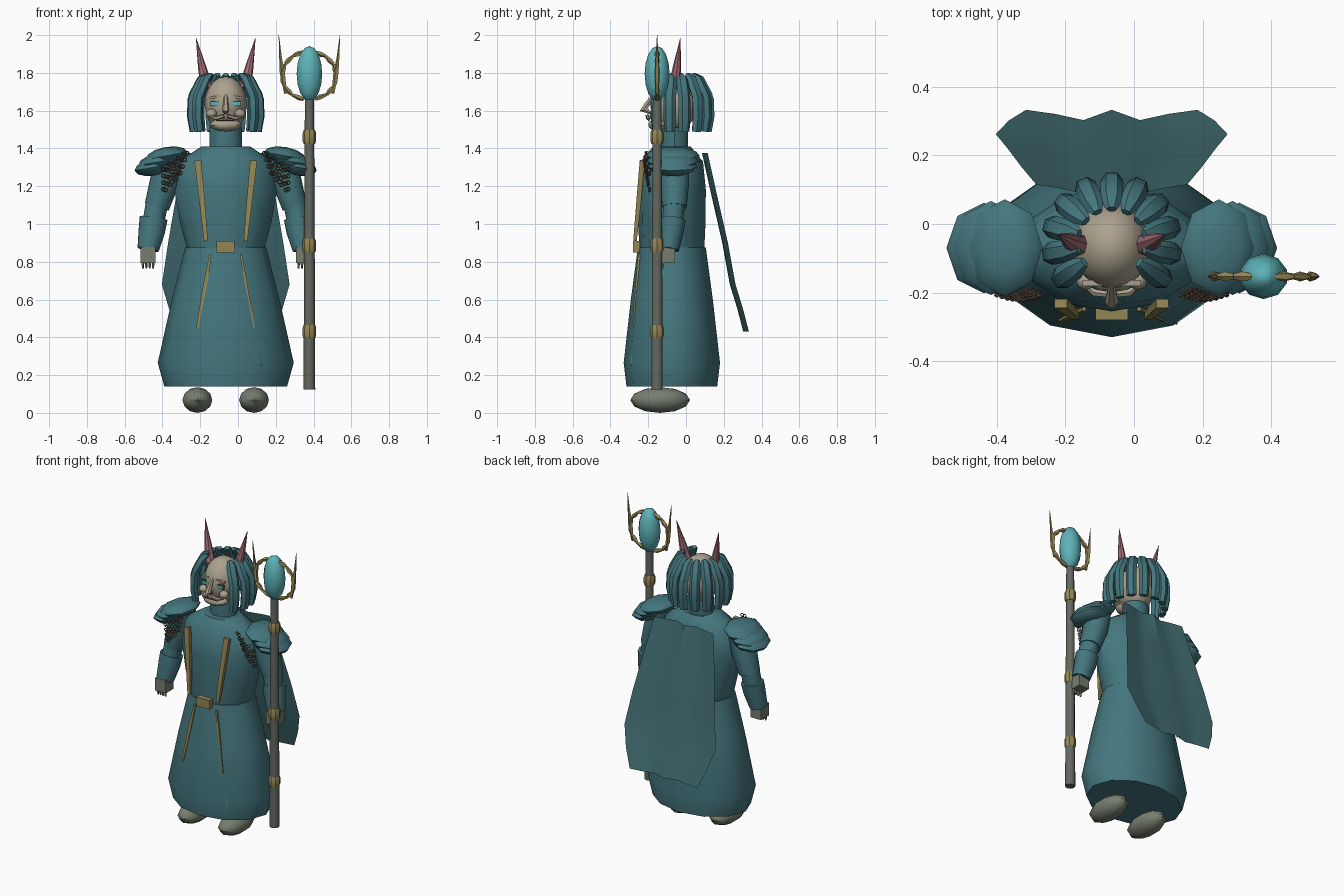
import bpy, bmesh, math
from mathutils import Vector, Matrix

if "Cube" in bpy.data.objects:
    bpy.data.objects.remove(bpy.data.objects["Cube"])

CX, CY = -0.065, -0.075   # body axis


def mat(name, r, g, b):
    m = bpy.data.materials.new(name)
    m.diffuse_color = (r, g, b, 1)
    m.use_nodes = True
    m.node_tree.nodes["Principled BSDF"].inputs["Base Color"].default_value = m.diffuse_color
    return m


TEAL = mat("teal_cloth", .058, .182, .208)
CAPE = mat("cape_cloth", .052, .146, .158)
SKIN = mat("skin", .41, .36, .27)
GREY = mat("grey_leather", .18, .205, .156)
WOOD = mat("staff_grey", .125, .138, .115)
GOLD = mat("gold", .30, .24, .09)
HORN = mat("horn_pink", .37, .155, .18)
ORB = mat("crystal", .11, .45, .48)
BROWN = mat("brown", .14, .09, .06)


def finish(name, bm, m, angle=40):
    bmesh.ops.recalc_face_normals(bm, faces=bm.faces)
    me = bpy.data.meshes.new(name)
    bm.to_mesh(me)
    bm.free()
    ob = bpy.data.objects.new(name, me)
    bpy.context.collection.objects.link(ob)
    me.materials.append(m)
    bpy.ops.object.select_all(action='DESELECT')
    ob.select_set(True)
    bpy.context.view_layer.objects.active = ob
    bpy.ops.object.shade_smooth_by_angle(angle=math.radians(angle))
    return ob


def add_tube(bm, pts, n=8, ref=(0, 1, 0), turn=0.0):
    """Sweep an ellipse through pts of (x, y, z, half_width, half_depth)."""
    ps = [Vector(p[:3]) for p in pts]
    rings = []
    for i, p in enumerate(pts):
        t = (ps[min(i + 1, len(ps) - 1)] - ps[max(i - 1, 0)]).normalized()
        side = t.cross(Vector(ref)).normalized()
        dep = side.cross(t)
        ring = []
        for k in range(n):
            a = 2 * math.pi * k / n + turn
            ring.append(bm.verts.new(ps[i] + side * p[3] * math.cos(a) + dep * p[4] * math.sin(a)))
        rings.append(ring)
    for r0, r1 in zip(rings, rings[1:]):
        for k in range(n):
            bm.faces.new((r0[k], r0[(k + 1) % n], r1[(k + 1) % n], r1[k]))
    bm.faces.new(rings[0])
    bm.faces.new(rings[-1])


def tube(name, pts, m, n=8, ref=(0, 1, 0), turn=0.0, angle=40):
    bm = bmesh.new()
    add_tube(bm, pts, n, ref, turn)
    return finish(name, bm, m, angle)


def ball(name, c, r, m, u=10, v=6, tilt=0.0, angle=50):
    bm = bmesh.new()
    mx = Matrix.Translation(c) @ Matrix.Rotation(tilt, 4, 'Y') @ Matrix.Diagonal((*r, 1))
    bmesh.ops.create_uvsphere(bm, u_segments=u, v_segments=v, radius=1, matrix=mx)
    return finish(name, bm, m, angle)


def box(name, c, size, m, tilt=0.0):
    bm = bmesh.new()
    mx = Matrix.Translation(c) @ Matrix.Rotation(tilt, 4, 'Y') @ Matrix.Diagonal((*size, 1))
    bmesh.ops.create_cube(bm, size=1, matrix=mx)
    return finish(name, bm, m)


def column(name, rows, m, n=12, cy=CY):
    return tube(name, [(CX, cy, z, a, b) for z, a, b in rows], m, n)


# Robe: skirt, torso and neck
column("skirt", [(.14, .325, .24), (.265, .36, .255), (.6, .285, .217), (.875, .215, .18)], TEAL)
column("torso", [(.87, .205, .172), (1.0, .24, .178), (1.18, .272, .18),
                 (1.33, .25, .165), (1.41, .13, .10)], TEAL)
column("neck", [(1.38, .085, .075), (1.51, .085, .075)], TEAL, 10, -.06)


def skirt_front(d, z):
    """y of the skirt front at offset d from the axis."""
    k = (z - .265) / .61
    a, b = .36 - .145 * k, .255 - .075 * k
    return CY - b * math.sqrt(max(0, 1 - (d / a) ** 2))


# Gold trim
box("belt_buckle", (CX, -.262, .88), (.095, .035, .06), GOLD)
for s in (-1, 1):
    X = lambda d: CX + s * d
    tube("chest_strap", [(X(.148), -.232, 1.335, .026, .018), (X(.125), -.25, 1.12, .021, .018),
                         (X(.105), -.27, .91, .014, .013)], GOLD, 4, turn=math.pi / 4)
    zs = (.84, .7, .55, .45)
    w = (.008, .014, .012, .008) if s < 0 else (.008, .009, .006, .004)
    tube("skirt_strap", [(X(.08 + (.84 - z) * .18), skirt_front(.08 + (.84 - z) * .18, z) - .001, z, q, .008)
                         for z, q in zip(zs, w)], GOLD, 4, turn=math.pi / 4)

# Thin hanging cord below the right strap
tube("skirt_cord", [(CX + d, skirt_front(d, z) + .004, z, .003, .004)
                    for d, z in ((.15, .45), (.19, .25))], GOLD, 4)

# Cape: rippled sheet
bm = bmesh.new()
cols = [(-1, 0), (-.66, -.012), (-.33, -.03), (0, 0), (.33, -.03), (.66, -.012), (1, 0)]
rows = [(1.375, .22, .115), (1.15, .262, .165), (.9, .305, .222), (.68, .338, .262), (.55, .30, .302), (.43, .25, .333)]
grid = []
for z, hw, y in rows:
    grid.append([bm.verts.new((CX + u * hw, y + o, z)) for u, o in cols])
for r0, r1 in zip(grid, grid[1:]):
    for k in range(len(cols) - 1):
        bm.faces.new((r0[k], r0[k + 1], r1[k + 1], r1[k]))
finish("cape", bm, CAPE)

# Arms, shoulder plates and feet
for s in (-1, 1):
    X = lambda d: CX + s * d
    tube("upper_arm", [(X(.29), -.06, 1.36, .07, .075), (X(.325), -.06, 1.22, .078, .08),
                       (X(.365), -.06, 1.09, .066, .066)], TEAL, 10)
    tube("forearm", [(X(.36), -.06, 1.13, .06, .06), (X(.40), -.08, .92, .055, .055)], TEAL, 10)
    tube("cuff", [(X(.382), -.065, 1.03, .074, .066), (X(.392), -.075, .96, .07, .064),
                  (X(.411), -.09, .865, .057, .055)], TEAL, 10)
    box("hand", (X(.412), -.10, .835), (.078, .085, .085), GREY)
    for k in range(4):
        fx, fy = X(.385 + k * .018), -.125
        tube("finger", [(fx, fy, .80, .009, .012), (fx, fy, .765, .005, .006)], GREY, 5)
    for i, (d, z) in enumerate(((.312, 1.362), (.352, 1.33), (.372, 1.302))):
        ball(f"shoulder_plate_{i + 1}", (X(d), -.07, z), (.112, .142 - .005 * i, .046), TEAL,
             8, 6, s * math.radians(10))
    ball("foot", (X(.15), -.137, .068), (.083, .158, .068), GREY, 10, 6)

    # Chain mail hanging at the plate edge
    bm = bmesh.new()
    for row in range(4):
        for k in range(9):
            t = k / 8
            d = .205 + .125 * t + .012 * row * (1 - t)
            z = 1.375 - .09 * t - .035 * row + .012 * math.sin(k * 2.4)
            c = Vector((X(d), -.208 - .014 * math.sin(math.pi * t) + .006 * row, z))
            ring = [(c.x + .011 * math.cos(a), c.y + .004 * math.sin(2 * a), c.z + .011 * math.sin(a))
                    for a in (j * math.pi / 3 for j in range(6))]
            for a, b in zip(ring, ring[1:] + ring[:1]):
                add_tube(bm, [(*a, .003, .003), (*b, .003, .003)], 4)
    finish("chain_mail", bm, BROWN)

# Head and face
HY = -.065
ball("head", (CX, HY, 1.635), (.112, .125, .147), SKIN, 16, 10)
ball("chin", (CX, -.145, 1.525), (.085, .055, .035), SKIN, 12, 6)
tube("nose", [(CX, -.175, 1.68, .01, .01), (CX, -.205, 1.635, .014, .016),
              (CX, -.225, 1.605, .02, .024), (CX, -.19, 1.59, .012, .01)], SKIN, 6)
box("mouth", (CX, -.196, 1.548), (.10, .008, .006), BROWN)
for s in (-1, 1):
    X = lambda d: CX + s * d
    ball("cheek", (X(.075), -.163, 1.585), (.03, .03, .025), SKIN, 8, 6)
    tube("moustache", [(X(.01), -.205, 1.572, .01, .01), (X(.05), -.2, 1.56, .012, .012),
                       (X(.085), -.175, 1.565, .004, .004)], SKIN, 6)
    box("eye_rim", (X(.055), -.174, 1.638), (.052, .012, .026), BROWN)
    box("eye", (X(.055), -.179, 1.637), (.044, .008, .017), ORB)
    box("eyebrow", (X(.055), -.172, 1.672), (.06, .018, .012), SKIN, s * .15)
    # Horn
    tube("horn", [(X(.10), -.06, 1.72, .034, .034), (X(.125), -.048, 1.83, .022, .022),
                  (X(.157), -.03, 1.985, .001, .001)], HORN, 8)

# Hair: radial ring of two-part locks
for i in range(11):
    a = math.radians(-35 + 25 * i)
    out = Vector((math.cos(a), math.sin(a), 0))

    def at(r, z, w, t):
        return (CX + out.x * r, HY + .01 + out.y * r, z, w, t)
    tube("hair_lock_top", [at(.098, 1.792, .016, .012), at(.13, 1.768, .032, .024),
                           at(.175, 1.68, .034, .026), at(.182, 1.655, .026, .02)], TEAL, 6, out)
    tube("hair_lock_end", [at(.17, 1.70, .026, .02), at(.18, 1.66, .033, .026),
                           at(.183, 1.57, .033, .026), at(.172, 1.49, .03, .022)], TEAL, 6, out)

# Staff with collars
SX, SY = .378, -.153
tube("staff", [(SX, SY, .125, .031, .031), (SX, SY, .9, .028, .028), (SX, SY, 1.67, .024, .024)], WOOD, 10)
for z in (.43, .885, 1.46):
    tube("staff_collar", [(SX, SY, z - .037, .03, .03), (SX, SY, z - .02, .036, .036),
                          (SX, SY, z + .02, .036, .036), (SX, SY, z + .037, .03, .03)], GOLD, 8)
ball("crystal_orb", (SX, SY, 1.795), (.071, .066, .147), ORB, 10, 8)

# Prongs: broken gold ring of tapered pieces, with upright spikes
for s in (-1, 1):
    ring = [(SX + s * .145 * math.cos(a), 1.785 + .13 * math.sin(a))
            for a in (math.radians(-50 + 26 * k) for k in range(6))]
    ring = [(SX + s * .03, 1.66)] + ring
    for (x0, z0), (x1, z1) in zip(ring, ring[1:]):
        tube("prong_piece", [(x0, SY, z0, .009, .009), (x0 * .6 + x1 * .4, SY, z0 * .6 + z1 * .4, .015, .015),
                             (x1, SY, z1, .008, .008)], GOLD, 5)
    tube("prong_spike", [(SX + s * .125, SY, 1.69, .008, .008), (SX + s * .142, SY, 1.80, .015, .015),
                         (SX + s * .152, SY, 1.88, .008, .008), (SX + s * .162, SY, 2.0, .001, .001)], GOLD, 5)
